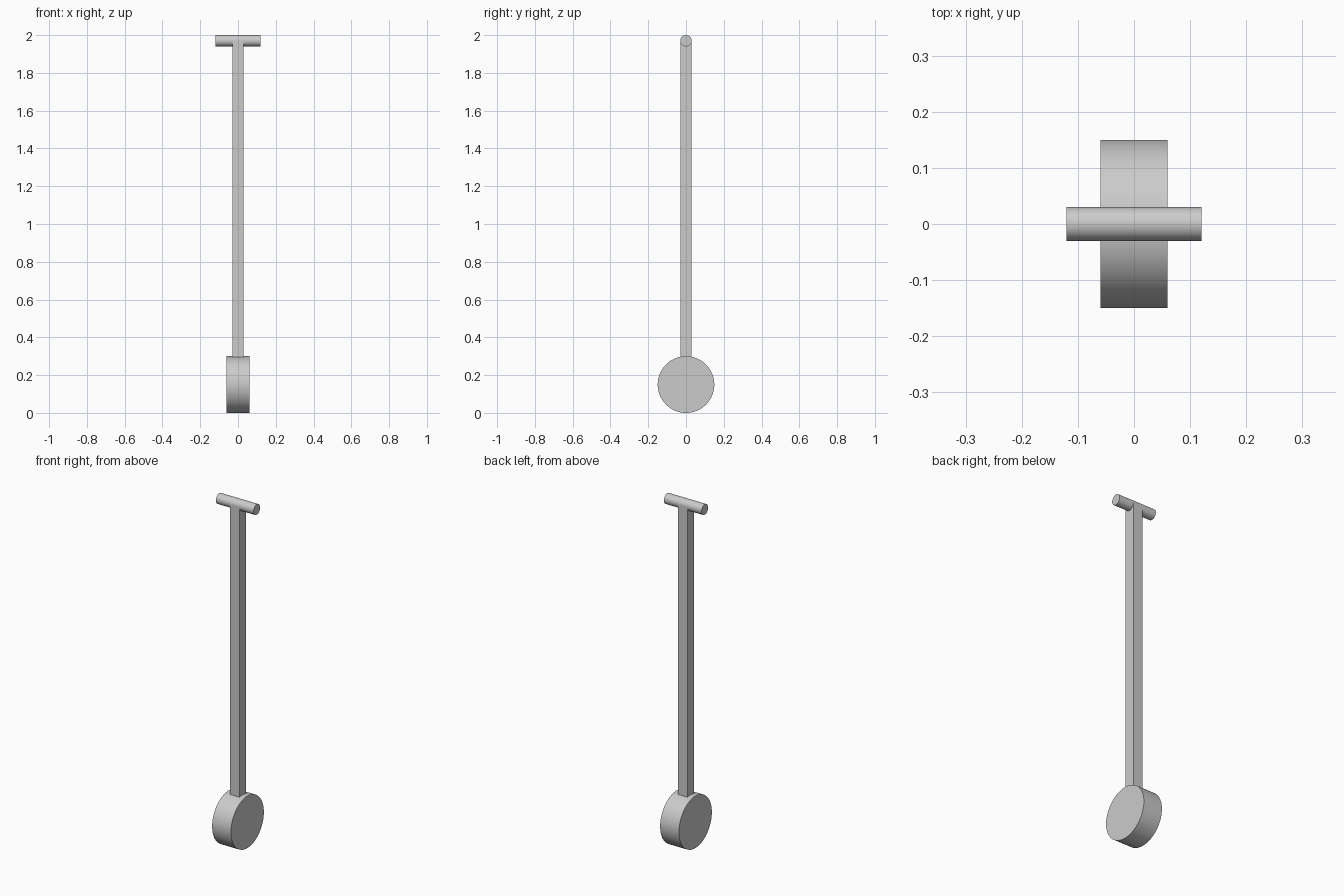
import bpy, math

cube = bpy.data.objects.get("Cube")
if cube:
    bpy.data.objects.remove(cube, do_unlink=True)

grey = bpy.data.materials.new("light_grey")
grey.use_nodes = True
color = (0.6, 0.6, 0.6, 1)
grey.diffuse_color = color
grey.node_tree.nodes["Principled BSDF"].inputs["Base Color"].default_value = color

WHEEL_R, WHEEL_W = 0.15, 0.12
GRIP_R, GRIP_W = 0.03, 0.24
HEIGHT = 2.0


def finish(name):
    obj = bpy.context.object
    obj.name = obj.data.name = name
    obj.data.materials.append(grey)
    return obj


def cross_cylinder(name, radius, width, z):
    """Smooth cylinder lying along x."""
    bpy.ops.mesh.primitive_cylinder_add(
        vertices=64, radius=radius, depth=width,
        location=(0, 0, z), rotation=(0, math.pi / 2, 0))
    finish(name)
    bpy.ops.object.transform_apply(location=False, rotation=True, scale=False)
    bpy.ops.object.shade_smooth_by_angle(angle=math.radians(30))


# Wheel at the ground and cross grip at the top
cross_cylinder("wheel", WHEEL_R, WHEEL_W, WHEEL_R)
cross_cylinder("grip", GRIP_R, GRIP_W, HEIGHT - GRIP_R)

# Square shaft joining wheel to grip, sunk into both
bottom, top = 2 * WHEEL_R - 0.02, HEIGHT - GRIP_R
bpy.ops.mesh.primitive_cube_add(size=1, location=(0, 0, (bottom + top) / 2))
shaft = finish("shaft")
shaft.scale = (2 * GRIP_R, 2 * GRIP_R, top - bottom)
bpy.ops.object.transform_apply(location=False, rotation=False, scale=True)
